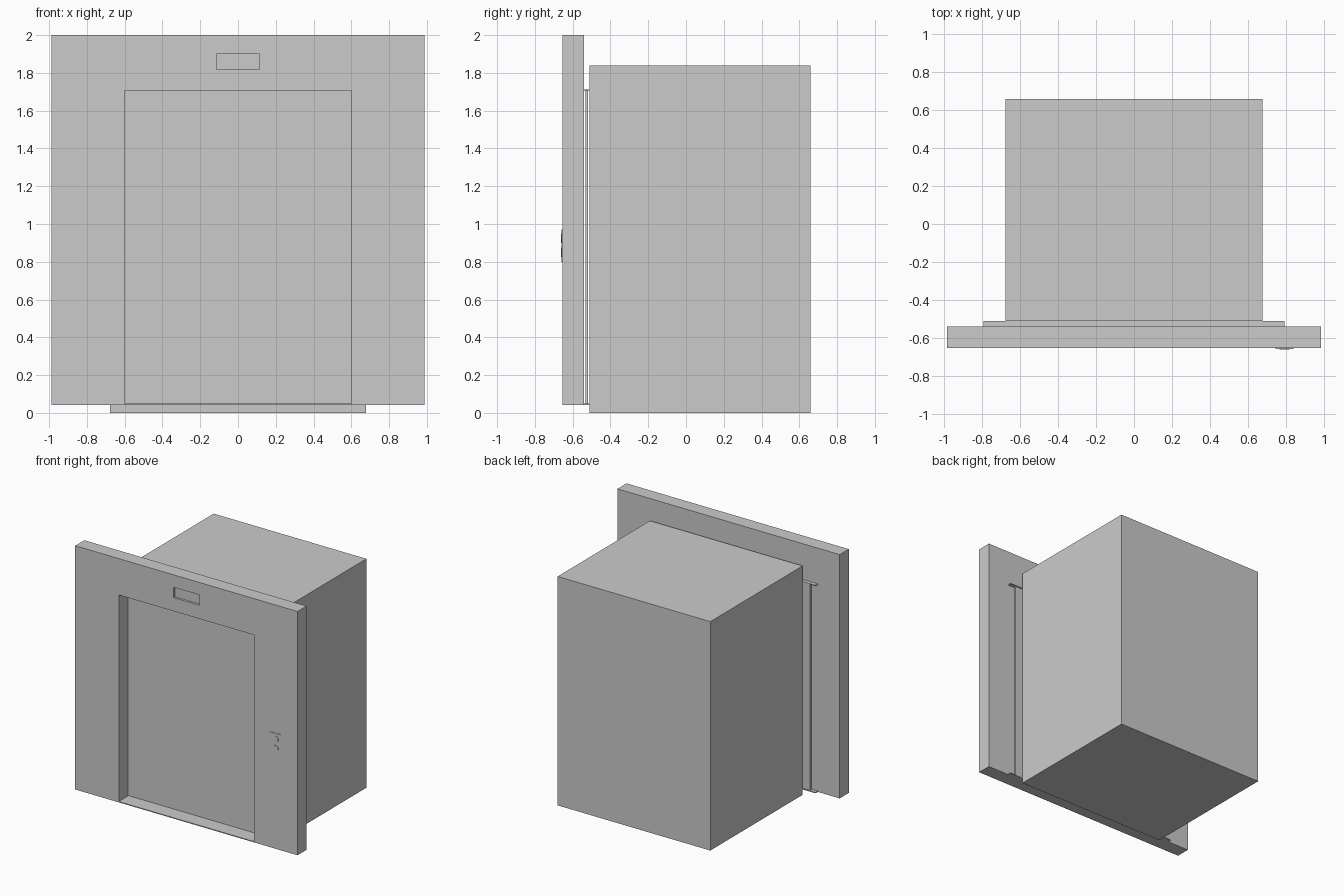
import bpy

if "Cube" in bpy.data.objects:
    bpy.data.objects.remove(bpy.data.objects["Cube"])


def box(name, x0, x1, y0, y1, z0, z1):
    bpy.ops.mesh.primitive_cube_add(size=1, location=((x0 + x1) / 2, (y0 + y1) / 2, (z0 + z1) / 2))
    ob = bpy.context.object
    ob.name = name
    ob.scale = (x1 - x0, y1 - y0, z1 - z0)
    bpy.ops.object.transform_apply(location=False, rotation=False, scale=True)
    return ob


def cut(target, cutter):
    cutter.hide_render = True
    cutter.display_type = 'WIRE'
    mod = target.modifiers.new("cut", 'BOOLEAN')
    mod.object = cutter
    mod.operation = 'DIFFERENCE'
    mod.solver = 'EXACT'
    bpy.context.view_layer.objects.active = target
    bpy.ops.object.modifier_apply(modifier=mod.name)
    bpy.data.objects.remove(cutter, do_unlink=True)


# Landing wall with doorway and recessed display slot
wall = box("landing_wall", -0.987, 0.987, -0.655, -0.54, 0.043, 2.0)
cut(wall, box("doorway_cutter", -0.6, 0.6, -0.8, -0.4, 0.05, 1.708))
cut(wall, box("display_cutter", -0.115, 0.115, -0.8, -0.637, 1.817, 1.9))

# Sliding door leaves, meeting in the middle
for side, x0, x1 in (("left", -0.74, 0), ("right", 0, 0.74)):
    box("door_leaf_" + side, x0, x1, -0.532, -0.518, 0.05, 1.706)

# Door rails above and below
box("door_rail_top", -0.793, 0.793, -0.54, -0.511, 1.706, 1.713)
box("door_rail_bottom", -0.793, 0.793, -0.54, -0.511, 0.043, 0.05)

# Cabin shell
W, F, B, T = 0.678, -0.511, 0.66, 0.038
box("cabin_floor", -W, W, F, B, 0.0, 0.043)
box("cabin_roof", -W, W, F, B, 1.8, 1.838)
box("cabin_back", -W, W, B - T, B, 0.043, 1.8)
for side, s in (("left", -1), ("right", 1)):
    a, b = sorted((s * (W - T), s * W))
    box("cabin_side_" + side, a, b, F, B - T, 0.043, 1.8)

# Call panel with two round buttons
box("call_panel", 0.747, 0.842, -0.659, -0.655, 0.8, 0.972)
for name, z in (("up", 0.925), ("down", 0.85)):
    bpy.ops.mesh.primitive_cylinder_add(vertices=32, radius=0.026, depth=0.005,
                                        location=(0.794, -0.6595, z), rotation=(1.570796, 0, 0))
    bpy.context.object.name = "call_button_" + name
    bpy.ops.object.shade_smooth_by_angle()
